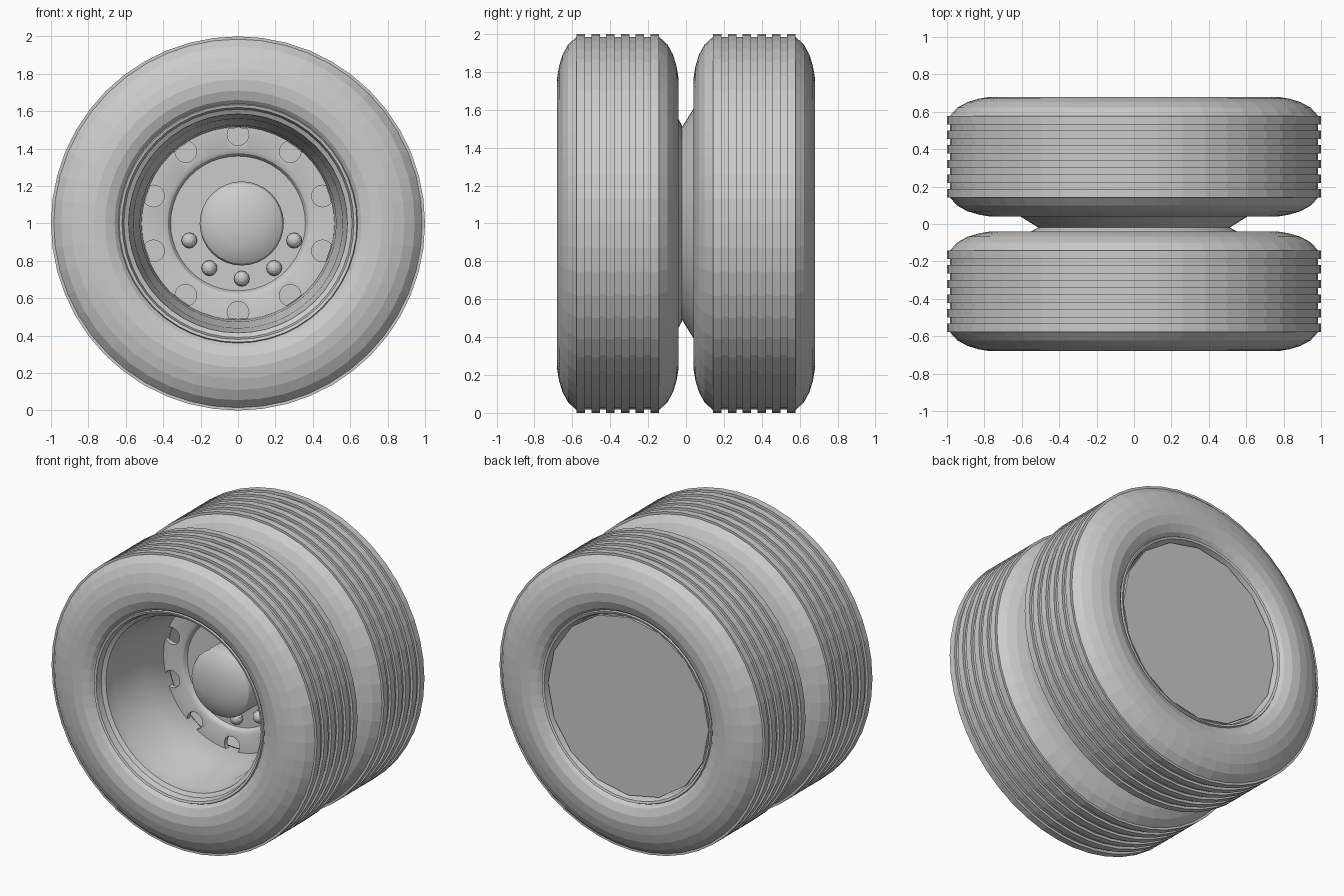
import bpy, bmesh
from math import cos, sin, pi, radians
from mathutils import Matrix, Vector

cube = bpy.data.objects.get("Cube")
if cube:
    bpy.data.objects.remove(cube, do_unlink=True)

HUB_X = 0.02


def make_object(name, bm, smooth=False):
    bmesh.ops.recalc_face_normals(bm, faces=bm.faces)
    mesh = bpy.data.meshes.new(name)
    bm.to_mesh(mesh)
    bm.free()
    obj = bpy.data.objects.new(name, mesh)
    bpy.context.collection.objects.link(obj)
    bpy.ops.object.select_all(action='DESELECT')
    bpy.context.view_layer.objects.active = obj
    obj.select_set(True)
    if smooth:
        bpy.ops.object.shade_smooth_by_angle(angle=radians(30))
    return obj


def lathe(name, profile, steps=48, closed=False, x=0.0, smooth=False):
    """Spin (radius, y) points around the wheel axis."""
    bm = bmesh.new()
    verts = [bm.verts.new((x, y, 1 + r)) for r, y in profile]
    edges = [bm.edges.new(pair) for pair in zip(verts, verts[1:])]
    if closed:
        edges.append(bm.edges.new((verts[-1], verts[0])))
    bmesh.ops.spin(bm, geom=verts + edges, cent=(x, 0, 1), axis=(0, 1, 0),
                   angle=2 * pi, steps=steps)
    bmesh.ops.remove_doubles(bm, verts=bm.verts, dist=0.0005)
    return make_object(name, bm, smooth)


def on_circle(radius, angle, y, x=0.0):
    return Vector((x + radius * cos(angle), y, 1 + radius * sin(angle)))


# Tyre section: rounded sidewalls and a tread with six ribs
half = [(0.62, 0.22), (0.635, 0.27), (0.66, 0.295), (0.71, 0.315), (0.77, 0.32),
        (0.83, 0.31), (0.89, 0.292), (0.945, 0.262), (0.985, 0.218)]
RIBS, RIB, GROOVE = 6, 0.045, 0.033
tread = []
start = -(RIBS * RIB + (RIBS - 1) * GROOVE) / 2
for i in range(RIBS):
    a = start + i * (RIB + GROOVE)
    tread += [(0.983, a), (1.0, a), (1.0, a + RIB), (0.983, a + RIB)]
section = [(r, -y) for r, y in half] + tread + half[::-1]
for name, centre in (("front_tyre", -0.36), ("back_tyre", 0.36)):
    lathe(name, [(r, y + centre) for r, y in section], closed=True)

# Front rim: lip, stepped barrel and rear flare
lathe("front_rim", [
    (0.64, -0.58), (0.645, -0.625), (0.635, -0.645), (0.62, -0.64), (0.61, -0.60),
    (0.585, -0.585), (0.58, -0.50), (0.56, -0.44), (0.55, -0.30), (0.525, -0.24),
    (0.515, -0.06), (0.515, -0.02), (0.56, -0.045), (0.63, -0.09)], smooth=True)

# Back rim: cone in the gap, barrel and outer lip
lathe("back_rim", [
    (0.51, -0.02), (0.62, 0.048), (0.62, 0.30), (0.60, 0.50), (0.605, 0.60),
    (0.62, 0.64), (0.635, 0.645), (0.645, 0.625), (0.64, 0.58)], smooth=True)

# Flat cover closing the back
lathe("back_cover", [(0, 0.62), (0.605, 0.62), (0.605, 0.60), (0, 0.60)], steps=16)

# Wheel disc with ten vent holes
disc = lathe("wheel_disc", [
    (0.54, -0.065), (0.395, -0.065), (0.375, -0.055), (0.36, -0.03),
    (0.36, -0.01), (0.54, -0.04)], closed=True, smooth=True)
bm = bmesh.new()
for i in range(10):
    place = Matrix.Translation(on_circle(0.475, pi / 2 + i * pi / 5, -0.05))
    bmesh.ops.create_cone(bm, cap_ends=True, segments=20, radius1=0.058, radius2=0.058,
                          depth=0.2, matrix=place @ Matrix.Rotation(pi / 2, 4, 'X'))
cutter = make_object("vent_cutter", bm)
cutter.hide_render = True
cut = disc.modifiers.new("vents", 'BOOLEAN')
cut.operation = 'DIFFERENCE'
cut.solver = 'EXACT'
cut.object = cutter
bpy.ops.object.select_all(action='DESELECT')
bpy.context.view_layer.objects.active = disc
disc.select_set(True)
bpy.ops.object.modifier_apply(modifier=cut.name)
bpy.data.objects.remove(cutter, do_unlink=True)

# Recessed hub plate and domed hub cap
lathe("hub_plate", [(0, -0.03), (0.37, -0.03), (0.37, -0.015), (0, -0.015)])
lathe("hub_cap", [
    (0.225, -0.02), (0.225, -0.20), (0.215, -0.22), (0.18, -0.243),
    (0.12, -0.262), (0.06, -0.272), (0, -0.275)], steps=32, x=HUB_X, smooth=True)

# Lug nuts around the lower half of the hub
for i in range(5):
    bm = bmesh.new()
    spot = on_circle(0.295, radians(-162 + 36 * i), -0.045, HUB_X)
    bmesh.ops.create_uvsphere(bm, u_segments=12, v_segments=8, radius=0.042,
                              matrix=Matrix.Translation(spot) @ Matrix.Rotation(pi / 2, 4, 'X'))
    make_object(f"lug_nut_{i + 1}", bm)
